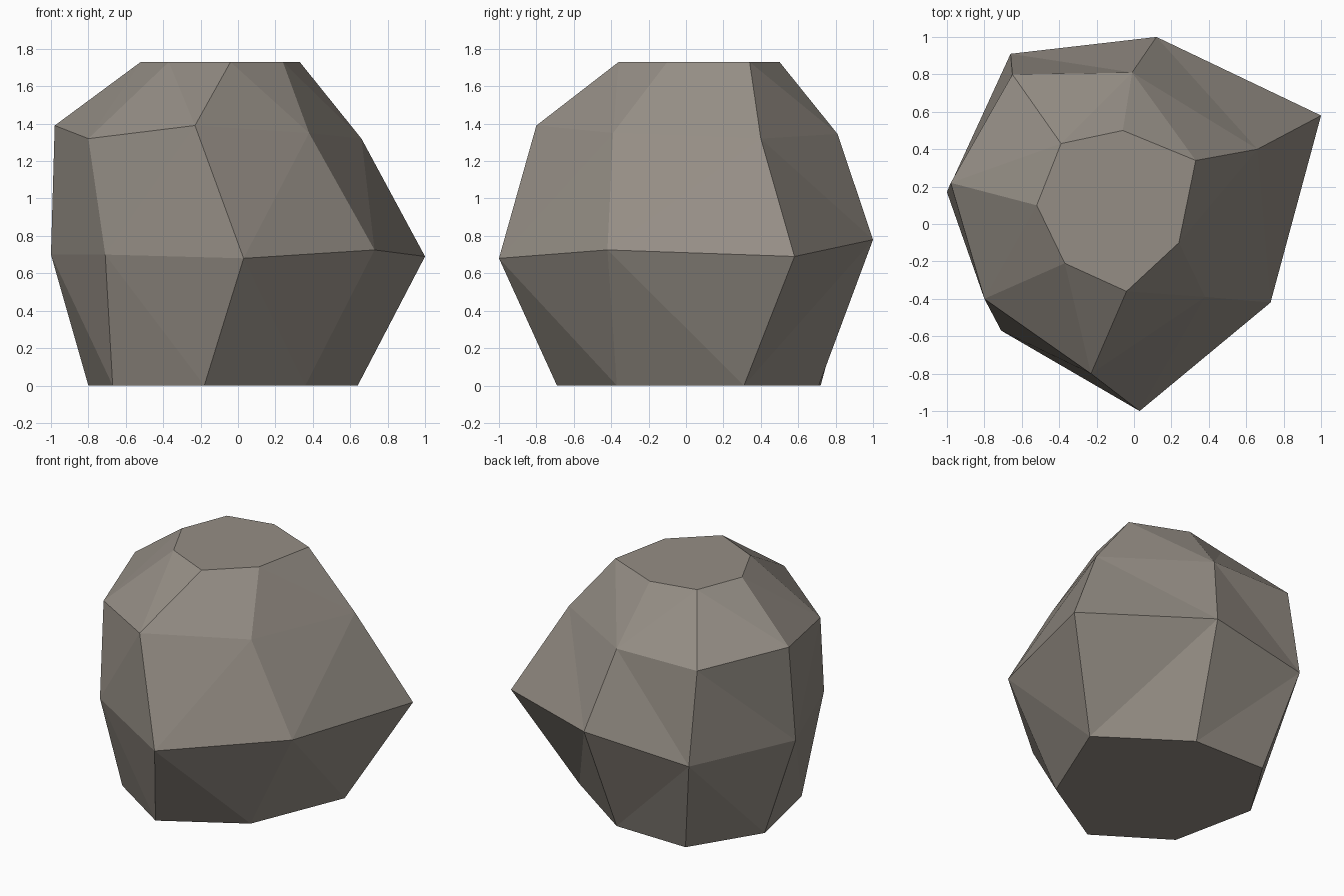
import bpy, bmesh

if "Cube" in bpy.data.objects:
    bpy.data.objects.remove(bpy.data.objects["Cube"])

# Horizontal rings of the boulder, seven corners each, from the ground up
RINGS = [
    [(-.80, .24, 0), (-.50, .72, 0), (.06, .71, 0), (.64, .31, 0),
     (.36, -.37, 0), (-.18, -.69, 0), (-.67, -.37, 0)],
    [(-1.0, .17, .70), (-.66, .91, .70), (.12, 1.0, .78), (1.0, .58, .69),
     (.73, -.42, .725), (.03, -1.0, .68), (-.71, -.57, .70)],
    [(-.98, .22, 1.39), (-.65, .80, 1.35), (-.01, .81, 1.345), (.66, .40, 1.32),
     (.38, -.39, 1.35), (-.23, -.80, 1.39), (-.80, -.40, 1.32)],
    [(-.52, .10, 1.73), (-.39, .43, 1.73), (-.06, .50, 1.73), (.33, .34, 1.73),
     (.24, -.10, 1.73), (-.04, -.36, 1.73), (-.37, -.21, 1.73)],
]

bm = bmesh.new()
rings = [[bm.verts.new(p) for p in ring] for ring in RINGS]
n = len(rings[0])

# Side facets: bridge neighbouring rings, split along the shorter diagonal
sides = [bm.faces.new((lo[i], lo[(i + 1) % n], hi[(i + 1) % n], hi[i]))
         for lo, hi in zip(rings, rings[1:]) for i in range(n)]
bmesh.ops.triangulate(bm, faces=sides, quad_method='SHORT_EDGE')

# Flat base and flat top
bm.faces.new(rings[0])
bm.faces.new(rings[-1])
bmesh.ops.recalc_face_normals(bm, faces=bm.faces[:])

mesh = bpy.data.meshes.new("boulder")
bm.to_mesh(mesh)
bm.free()

# Warm grey stone
stone = bpy.data.materials.new("warm_grey_stone")
stone.diffuse_color = (.30, .27, .235, 1)
stone.use_nodes = True
stone.node_tree.nodes["Principled BSDF"].inputs["Base Color"].default_value = stone.diffuse_color
mesh.materials.append(stone)

boulder = bpy.data.objects.new("boulder", mesh)
bpy.context.collection.objects.link(boulder)
